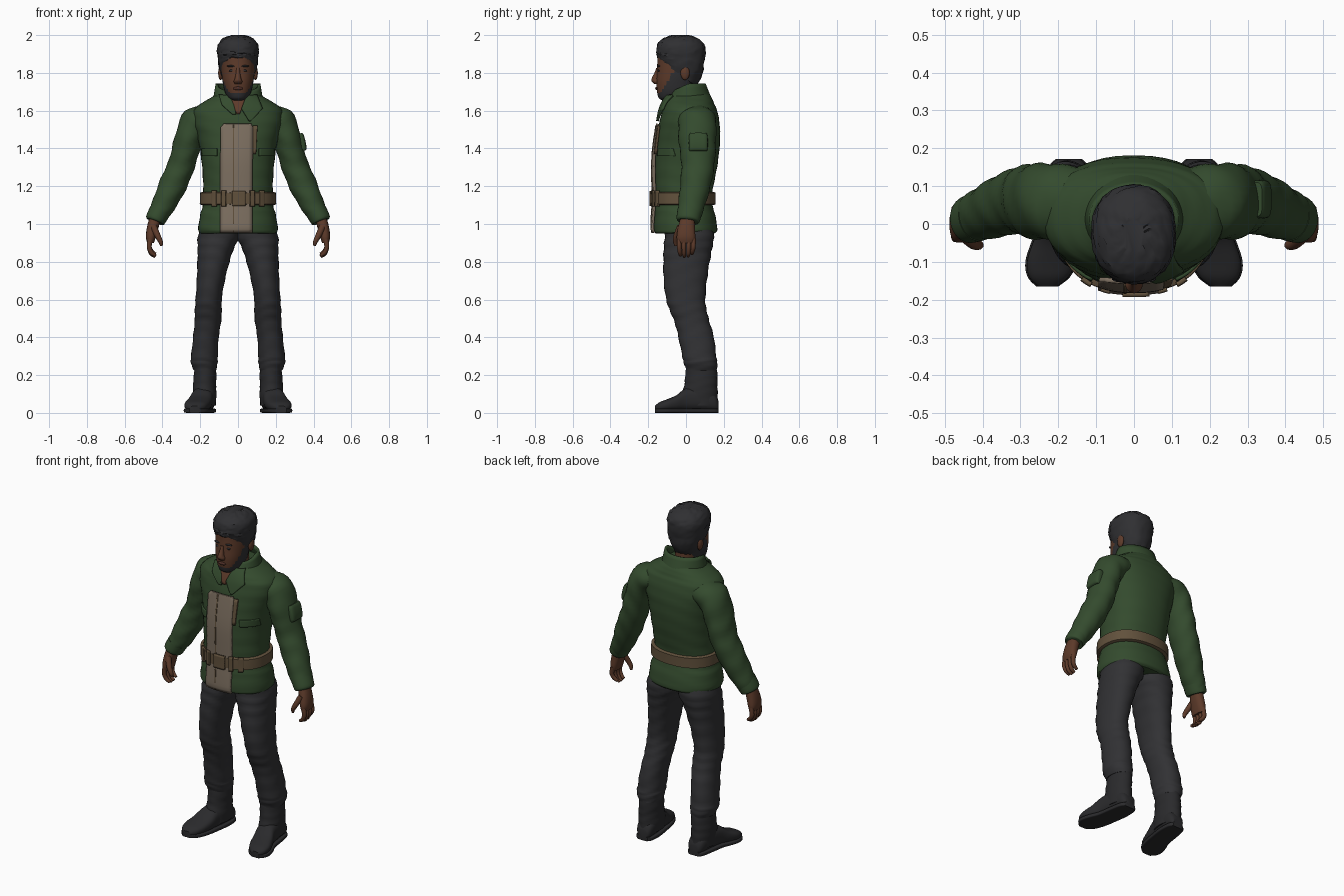
import bpy, bmesh, math, random
from mathutils import Vector

random.seed(4)

def material(name, r, g, b):
    m = bpy.data.materials.new(name)
    m.diffuse_color = (r, g, b, 1)
    return m

GREEN = material("jacket green", .034, .070, .027)
TAN = material("panel tan", .205, .160, .118)
LEATHER = material("belt brown", .120, .082, .045)
SKIN = material("skin brown", .110, .043, .023)
HAIR = material("hair black", .029, .029, .032)
CLOTH = material("trouser charcoal", .031, .031, .034)
BOOT = material("boot black", .023, .023, .025)
LIP = material("lip brown", .075, .028, .020)

def finish(name, bm, mat):
    bmesh.ops.recalc_face_normals(bm, faces=bm.faces)
    me = bpy.data.meshes.new(name)
    bm.to_mesh(me)
    bm.free()
    ob = bpy.data.objects.new(name, me)
    bpy.context.collection.objects.link(ob)
    me.materials.append(mat)
    return ob

def smooth_rows(rows, steps):
    """Catmull-Rom interpolation of equal-length number rows."""
    out = []
    for i in range(len(rows) - 1):
        p0, p1 = rows[max(i - 1, 0)], rows[i]
        p2, p3 = rows[i + 1], rows[min(i + 2, len(rows) - 1)]
        for k in range(steps):
            t = k / steps
            out.append([b + .5 * t * (c - a + t * (2*a - 5*b + 4*c - d + t * (3*(b - c) + d - a)))
                        for a, b, c, d in zip(p0, p1, p2, p3)])
    return out + [list(rows[-1])]

def loft(name, rings, mat, n=2.0, seg=28, steps=4, wrinkle=0, noise=0, side=1):
    """Skin of rings (centre, half axis u, half axis v), 9 numbers each."""
    bm = bmesh.new()
    loops = []
    for j, r in enumerate(smooth_rows(rings, steps)):
        c, u, v = Vector(r[:3]), Vector(r[3:6]), Vector(r[6:9])
        loop = []
        for k in range(seg):
            a = 2 * math.pi * k / seg
            ca, sa = math.cos(a), math.sin(a)
            f = 1 + wrinkle * math.sin(3.3 * j / steps * 2 + 2 * a + math.sin(3 * a))
            p = c + f * (u * math.copysign(abs(ca) ** (2 / n), ca) + v * math.copysign(abs(sa) ** (2 / n), sa))
            p += Vector([random.uniform(-noise, noise) for _ in range(3)])
            loop.append(bm.verts.new((p.x * side, p.y, min(p.z, 2))))
        loops.append(loop)
    for A, B in zip(loops, loops[1:]):
        for k in range(seg):
            bm.faces.new((A[k], A[(k + 1) % seg], B[(k + 1) % seg], B[k]))
    bm.faces.new(loops[0])
    bm.faces.new(loops[-1])
    return finish(name, bm, mat)

def stack(rows):
    """Horizontal rings from (z, x0, x1, y_front, y_back, tilt)."""
    return [((a + b) / 2, (f + k) / 2, z, (b - a) / 2, 0, 0, 0, (k - f) / 2, t)
            for z, a, b, f, k, t in [tuple(r) + (0,) * (6 - len(r)) for r in rows]]

def tube(pts):
    """Rings square to a path of (x, y, z, radius, depth radius)."""
    out = []
    for i, p in enumerate(pts):
        t = Vector(pts[min(i + 1, len(pts) - 1)][:3]) - Vector(pts[max(i - 1, 0)][:3])
        u = t.cross(Vector((0, 1, 0))).normalized()
        v = t.cross(u).normalized() * p[4]
        out.append((*p[:3], *(u * p[3]), *v))
    return out

def grid(name, rows, mat, thick):
    bm = bmesh.new()
    vs = [[bm.verts.new(p) for p in r] for r in rows]
    for A, B in zip(vs, vs[1:]):
        for k in range(len(A) - 1):
            bm.faces.new((A[k], A[k + 1], B[k + 1], B[k]))
    ob = finish(name, bm, mat)
    s = ob.modifiers.new("thickness", 'SOLIDIFY')
    s.thickness, s.offset = thick, 0
    return ob

def ball(name, loc, size, mat):
    bm = bmesh.new()
    bmesh.ops.create_uvsphere(bm, u_segments=16, v_segments=10, radius=1)
    for v in bm.verts:
        v.co = Vector([l + c * s for l, c, s in zip(loc, v.co, size)])
    return finish(name, bm, mat)

# Jacket body
torso = stack([(z, -x, x, f, b) for z, x, f, b in [
    (.95, .200, -.160, .150), (.97, .211, -.172, .166), (1.05, .200, -.168, .154),
    (1.10, .186, -.164, .140), (1.17, .184, -.164, .140), (1.25, .186, -.166, .155),
    (1.35, .195, -.166, .172), (1.45, .212, -.155, .180), (1.53, .235, -.142, .178),
    (1.60, .235, -.126, .165), (1.635, .200, -.113, .150), (1.665, .150, -.098, .138),
    (1.69, .110, -.080, .122)]])
N = 2.3
loft("jacket_body", torso, GREEN, n=N, seg=40, wrinkle=.007)
dense = smooth_rows(torso, 4)

def section(z):
    for A, B in zip(dense, dense[1:]):
        if A[2] <= z <= B[2]:
            t = (z - A[2]) / (B[2] - A[2])
            return [a + (b - a) * t for a, b in zip(A, B)]
    return dense[-1]

def front(x, z):
    r = section(z)
    return r[1] - r[7] * (1 - min(abs(x / r[3]), 1) ** N) ** (1 / N)

def patch(name, rows, mat, off, thick=.012):
    """Plate on the jacket front, from rows of (z, x0, x1)."""
    out = []
    for (z, a, b), (Z, A, B) in zip(rows, rows[1:]):
        for i in range(9):
            t = i / 8
            zz, l, r = z + (Z - z) * t, a + (A - a) * t, b + (B - b) * t
            if out and i == 0:
                continue
            xs = [l + (r - l) * k / 8 for k in range(9)]
            out.append([(x, front(x, zz) - off, zz) for x in xs])
    return grid(name, out, mat, thick)

# Front panel, zip, flap, pockets, open neck and lapels
patch("front_panel", [(.955, -.093, .075), (1.1, -.093, .075), (1.51, -.092, .078), (1.53, -.075, .07)], TAN, .010)
patch("zip_strip", [(.955, -.027, -.020), (1.525, -.027, -.020)], LEATHER, .016, .006)
patch("panel_flap", [(1.37, .076, .094), (1.52, .078, .102)], LEATHER, .009)
for s in (-1, 1):
    patch("chest_pocket", sorted([(1.36, s*.15 - .04, s*.15 + .04), (1.40, s*.15 - .04, s*.15 + .04)]), GREEN, .004, .010)
patch("neck_opening", [(1.585, -.008, .010), (1.685, -.05, .05)], SKIN, .006)
patch("left_lapel", [(1.545, .058, .068), (1.61, .018, .130), (1.68, .045, .100)], GREEN, .016)
patch("right_lapel", [(1.58, -.03, -.010), (1.63, -.085, -.022), (1.68, -.100, -.045)], GREEN, .012)

# Standing collar
rows = []
for j in range(5):
    t = j / 4
    row = []
    for k in range(37):
        a = math.radians(-90 + 28 + (360 - 56) * k / 36)
        fr = max(0, -math.sin(a))
        z0, z1 = 1.655 - .01 * fr, 1.742 - .045 * fr
        row.append(((.126 - .014 * t) * math.cos(a), .012 + (.12 - .035 * t) * math.sin(a), z0 + (z1 - z0) * t))
    rows.append(row)
grid("collar", rows, GREEN, .014)

# Belt with buckle and loops
belt = []
for z, off in ((1.10, .006), (1.105, .017), (1.135, .018), (1.165, .017), (1.17, .006)):
    r = section(z)
    belt.append((r[0], r[1], z, r[3] + off, 0, 0, 0, r[7] + off, 0))
loft("belt", belt, LEATHER, n=N, seg=40, steps=1)
patch("buckle", [(1.095, -.03, .04), (1.175, -.03, .04)], LEATHER, .022, .014)
for x in (-.125, -.075, .075, .125):
    patch("belt_loop", [(1.092, x - .012, x + .012), (1.178, x - .012, x + .012)], LEATHER, .020, .012)

# Neck and head, beard coloured by a jaw line rule
loft("neck", stack([(1.58, -.07, .07, -.07, .08), (1.66, -.062, .062, -.075, .065),
                    (1.76, -.06, .06, -.07, .06)]), SKIN)
head = loft("head", stack([
    (1.655, -.03, .03, -.128, -.06), (1.668, -.053, .053, -.145, 0), (1.70, -.070, .070, -.153, .035),
    (1.75, -.081, .081, -.157, .05), (1.80, -.088, .088, -.154, .07), (1.85, -.091, .091, -.152, .085),
    (1.90, -.090, .090, -.148, .085), (1.95, -.07, .07, -.12, .06)]), SKIN, n=2.2, seg=40, steps=6)
head.data.materials.append(HAIR)
for p in head.data.polygons:
    if p.center.z < 1.693 + max(0, p.center.y + .135) * 1.7 and p.center.z < 1.84:
        p.material_index = 1

# Short curly hair
loft("hair", stack([
    (1.80, -.088, .088, -.140, .05, -.07), (1.835, -.100, .100, -.152, .085, -.05),
    (1.88, -.107, .107, -.156, .098, -.022), (1.925, -.112, .110, -.156, .103),
    (1.96, -.100, .100, -.147, .09), (1.985, -.072, .072, -.115, .055),
    (2.0, -.03, .03, -.07, .01)]), HAIR, n=2.2, seg=40, noise=.0035)

# Face features
loft("nose", stack([(1.742, -.018, .018, -.168, -.14), (1.755, -.023, .023, -.181, -.14),
                    (1.77, -.017, .017, -.182, -.14), (1.80, -.011, .011, -.167, -.14),
                    (1.825, -.009, .009, -.158, -.14)]), SKIN, seg=16)
ball("lips", (0, -.155, 1.718), (.027, .008, .009), LIP)
for s in (-1, 1):
    ball("ear", (s * .092, -.005, 1.80), (.013, .024, .038), SKIN)
    ball("eye", (s * .034, -.143, 1.812), (.015, .007, .006), HAIR)
    ball("eyebrow", (s * .036, -.144, 1.836), (.023, .010, .005), HAIR)

for s in (-1, 1):
    # Sleeve and cuff
    loft("sleeve", tube([
        (.14, .06, 1.56, .075, .09), (.222, .06, 1.54, .083, .10), (.267, .06, 1.43, .074, .098),
        (.297, .063, 1.32, .071, .088), (.343, .05, 1.21, .073, .080), (.395, .028, 1.10, .062, .070),
        (.437, .012, 1.025, .050, .060)]), GREEN, wrinkle=.03, steps=5, side=s)
    loft("cuff", tube([(.413, .020, 1.068, .057, .066), (.438, .011, 1.022, .053, .062),
                       (.441, .010, 1.014, .044, .052)]), GREEN, side=s)
    # Hand
    loft("palm", tube([
        (.436, .01, 1.04, .030, .036), (.452, .003, .98, .030, .045),
        (.462, 0, .93, .026, .050), (.463, 0, .90, .018, .045)]), SKIN, n=2.4, seg=18, side=s)
    for i in range(4):
        y, d = -.036 + .025 * i, (.0, -.006, -.004, .008)[i]
        loft("finger", tube([
            (.463, y, .925, .014, .013), (.470, y, .88, .013, .012), (.458, y * .9, .848 + d, .012, .011),
            (.437, y * .8, .833 + d, .008, .008)]), SKIN, seg=12, side=s)
    loft("thumb", tube([(.447, -.03, .985, .018, .018), (.424, -.052, .935, .015, .015),
                        (.409, -.056, .905, .012, .012), (.405, -.054, .885, .007, .007)]), SKIN, seg=12, side=s)
    # Trouser leg
    loft("trouser_leg", stack([
        (1.0, -.01, .195, -.11, .135), (.93, -.006, .213, -.113, .148), (.87, .022, .214, -.118, .138),
        (.80, .045, .215, -.120, .125), (.70, .070, .219, -.118, .110), (.60, .086, .225, -.105, .102),
        (.54, .086, .229, -.085, .110), (.48, .090, .230, -.060, .125), (.40, .102, .238, -.040, .148),
        (.30, .107, .248, -.020, .160), (.265, .108, .250, -.012, .166), (.225, .116, .234, .002, .163)]),
        CLOTH, n=2.2, wrinkle=.022, side=s)
    # Boot shaft, foot and sole
    loft("boot_shaft", stack([
        (.27, .118, .228, .005, .158), (.20, .114, .234, -.004, .166), (.15, .116, .238, -.008, .166),
        (.10, .114, .238, -.02, .168), (.04, .118, .234, -.02, .170)]), BOOT, wrinkle=.015, side=s)
    foot = [(.172, .172, .030, .06), (.150, .173, .048, .10), (.08, .178, .057, .135), (.0, .190, .058, .128),
            (-.05, .204, .064, .092), (-.10, .218, .065, .070), (-.14, .225, .052, .055), (-.165, .229, .025, .035)]
    loft("boot_foot", [(x, y, h / 2 + .006, w, 0, 0, 0, 0, h / 2 - .004) for y, x, w, h in foot],
         BOOT, n=2.6, side=s)
    loft("boot_sole", [(x, y, .012, w + .004, 0, 0, 0, 0, .012) for y, x, w, h in foot],
         BOOT, n=6, side=s)

# Sleeve pocket on one upper arm
loft("sleeve_pocket", tube([(.318, .065, 1.475, .022, .045), (.324, .065, 1.46, .027, .05),
                            (.338, .065, 1.40, .026, .05), (.342, .065, 1.385, .016, .045)]), GREEN, n=4, steps=2)

bpy.ops.object.select_all(action='SELECT')
bpy.context.view_layer.objects.active = head
bpy.ops.object.shade_smooth_by_angle(angle=math.radians(40))
